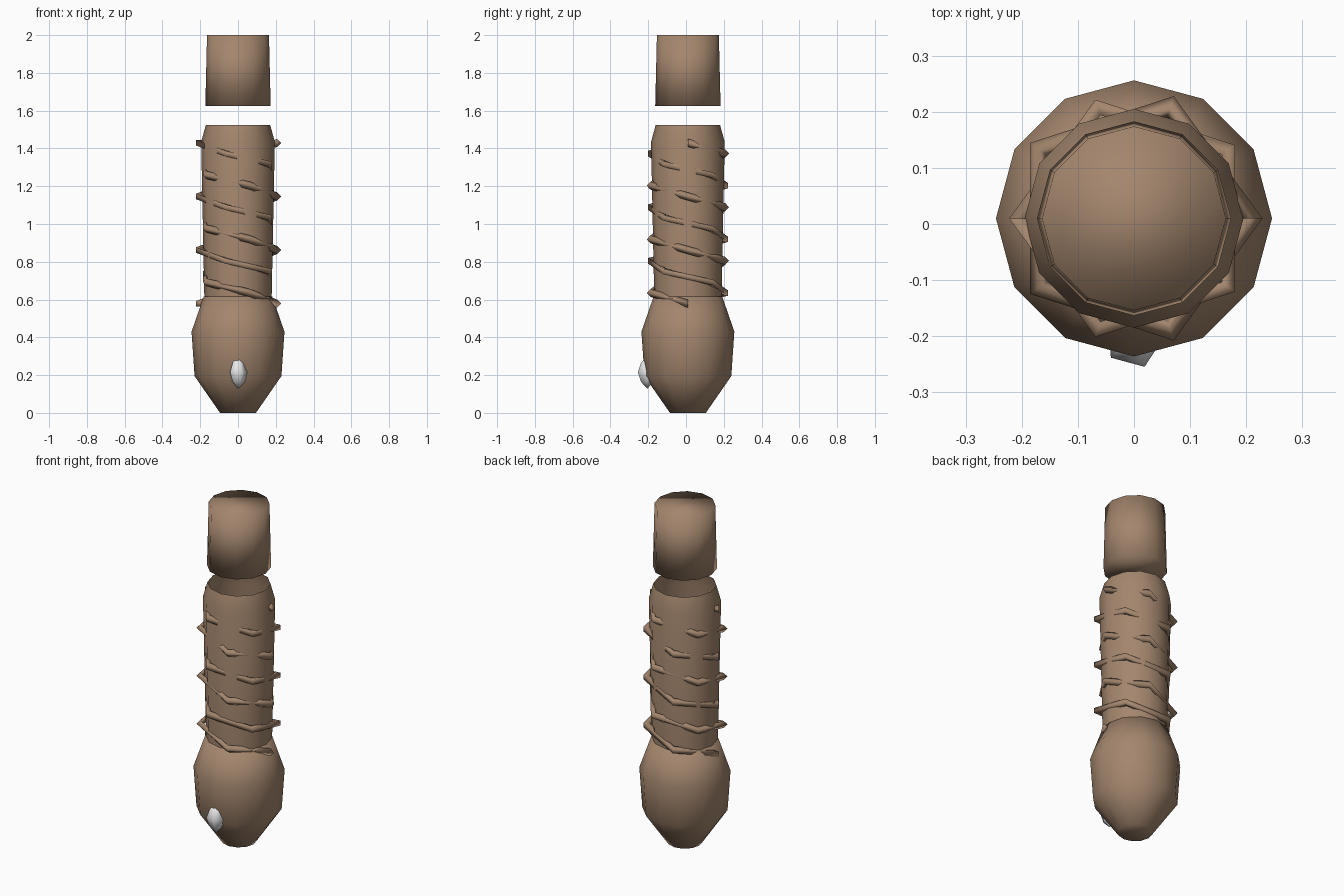
import bpy
import bmesh
from math import sin, cos, tau

if "Cube" in bpy.data.objects:
    bpy.data.objects.remove(bpy.data.objects["Cube"], do_unlink=True)

CENTER_Y = 0.01


def material(name, color):
    mat = bpy.data.materials.new(name)
    mat.use_nodes = True
    mat.diffuse_color = color
    bsdf = mat.node_tree.nodes["Principled BSDF"]
    bsdf.inputs["Base Color"].default_value = color
    bsdf.inputs["Roughness"].default_value = 0.7
    return mat


brown = material("warm brown", (0.37, 0.24, 0.155, 1))
white = material("soft white", (0.8, 0.8, 0.8, 1))


def finish(bm, name, mat, location):
    bmesh.ops.remove_doubles(bm, verts=bm.verts, dist=0.0001)
    bmesh.ops.recalc_face_normals(bm, faces=bm.faces)
    mesh = bpy.data.meshes.new(name)
    for face in bm.faces:
        face.smooth = True
    bm.to_mesh(mesh)
    bm.free()
    mesh.materials.append(mat)
    obj = bpy.data.objects.new(name, mesh)
    obj.location = location
    bpy.context.collection.objects.link(obj)
    return obj


def bridge(bm, rings):
    """Join consecutive closed rings with quads."""
    for low, high in zip(rings, rings[1:]):
        n = len(low)
        for i in range(n):
            j = (i + 1) % n
            bm.faces.new((low[i], low[j], high[j], high[i]))


def lathe(name, profile, mat, sides=12, turn=0.0, ends=True, y=CENTER_Y):
    """Revolve (radius, height) points around the upright axis."""
    bm = bmesh.new()
    angles = [turn + tau * i / sides for i in range(sides)]
    rings = [[bm.verts.new((r * cos(a), r * sin(a), z)) for a in angles]
             for r, z in profile]
    bridge(bm, rings)
    if ends:
        bm.faces.new(rings[0][::-1])
        bm.faces.new(rings[-1])
    return finish(bm, name, mat, (0, y, 0))


def thread(name, start, section):
    """Five-cornered descending spiral with a four-sided section."""
    bm = bmesh.new()
    rings = []
    for step in range(16):
        a = start + step * tau / 5
        z = 1.43 - step * 0.0568
        rings.append([bm.verts.new(((0.208 + dr) * cos(a),
                                    (0.208 + dr) * sin(a), z + dz))
                      for dr, dz in section])
    bridge(bm, rings)
    bm.faces.new(rings[0][::-1])
    bm.faces.new(rings[-1])
    return finish(bm, name, brown, (0, CENTER_Y, 0))


# Main body
lathe("bulb_base", [(0.095, 0), (0.23, 0.195), (0.246, 0.43), (0.182, 0.615)], brown)
lathe("shaft", [(0.178, 0.6), (0.195, 1.435), (0.17, 1.525)], brown, ends=False)
lathe("top_cap", [(0.173, 1.625), (0.164, 2.0)], brown)

# Twin spiral threads, one square and one diamond in section
s, d = 0.0145, 0.021
thread("square_thread", tau / 2, [(s, s), (-s, s), (-s, -s), (s, -s)])
thread("diamond_thread", 0, [(d, 0), (0, d), (-d, 0), (0, -d)])

# Pointed white bead on the front of the bulb
lathe("front_bead", [(0.0005, 0.128), (0.036, 0.165), (0.053, 0.215),
                     (0.036, 0.265), (0.0005, 0.302)],
      white, sides=5, turn=0.05, y=-0.205)
